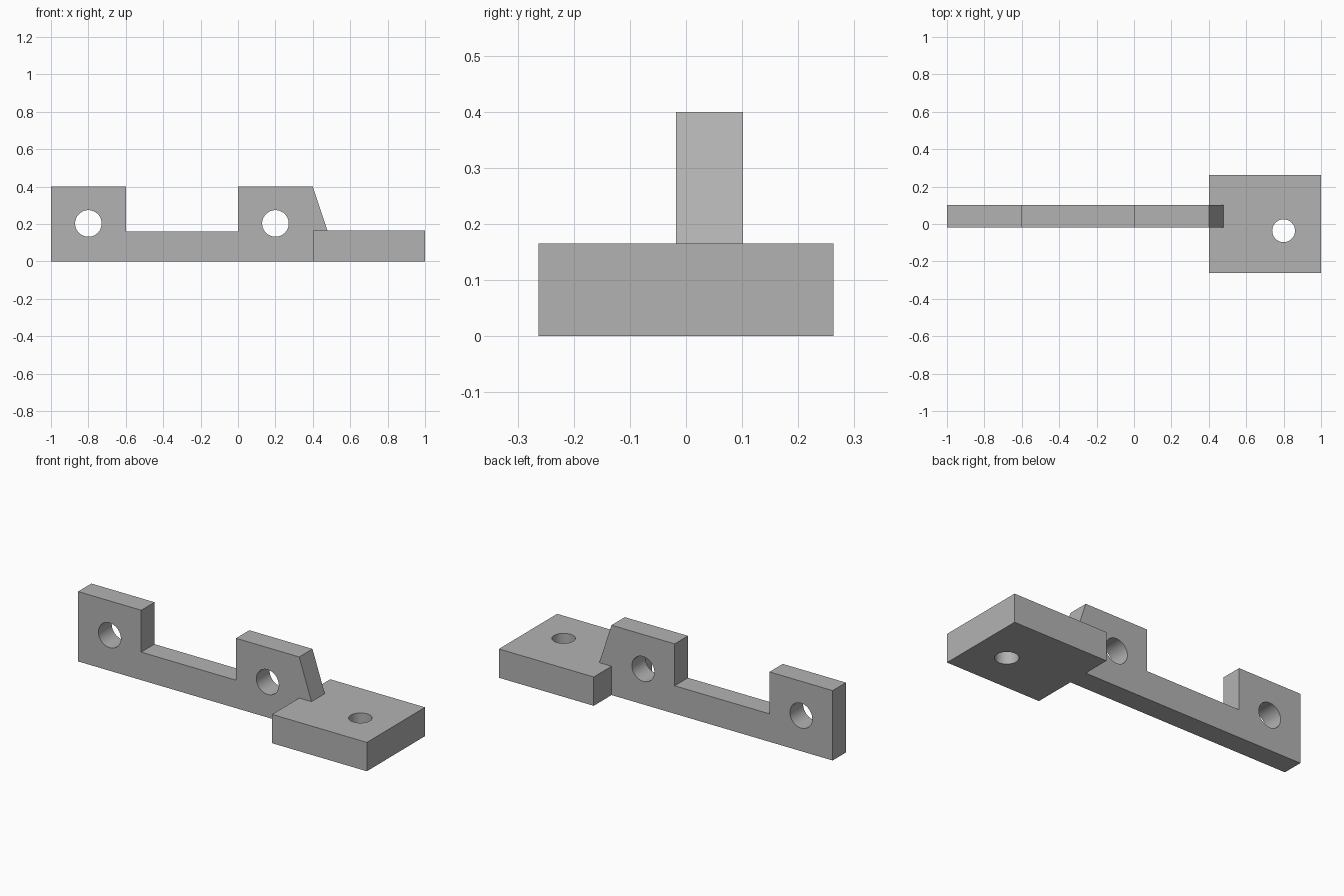
import bpy
import bmesh
from mathutils import Matrix, Vector

cube = bpy.data.objects.get("Cube")
if cube:
    bpy.data.objects.remove(cube, do_unlink=True)

# Single grey material
grey = bpy.data.materials.new("plain grey")
grey.use_nodes = True
colour = (0.45, 0.45, 0.45, 1)
grey.diffuse_color = colour
grey.node_tree.nodes["Principled BSDF"].inputs["Base Color"].default_value = colour


def extrude_profile(name, points, offset):
    """Solid made by sweeping a flat outline along an offset."""
    bm = bmesh.new()
    face = bm.faces.new([bm.verts.new(p) for p in points])
    swept = bmesh.ops.extrude_face_region(bm, geom=[face])["geom"]
    bmesh.ops.translate(bm, vec=Vector(offset),
                        verts=[v for v in swept if isinstance(v, bmesh.types.BMVert)])
    bmesh.ops.recalc_face_normals(bm, faces=bm.faces)
    mesh = bpy.data.meshes.new(name)
    bm.to_mesh(mesh)
    bm.free()
    obj = bpy.data.objects.new(name, mesh)
    bpy.context.collection.objects.link(obj)
    mesh.materials.append(grey)
    return obj


def drill(obj, centre, radius, axis):
    """Cut a round hole right through along the given axis."""
    turn = Vector((0, 0, 1)).rotation_difference(Vector(axis)).to_euler()
    bpy.ops.mesh.primitive_cylinder_add(vertices=48, radius=radius, depth=1,
                                        location=centre, rotation=turn)
    cutter = bpy.context.object
    cutter.hide_render = True
    cutter.data.materials.append(grey)
    mod = obj.modifiers.new("hole", "BOOLEAN")
    mod.operation = "DIFFERENCE"
    mod.solver = "EXACT"
    mod.object = cutter
    bpy.context.view_layer.objects.active = obj
    bpy.ops.object.modifier_apply(modifier=mod.name)
    bpy.data.objects.remove(cutter, do_unlink=True)


def shade(obj):
    bpy.ops.object.select_all(action="DESELECT")
    obj.select_set(True)
    bpy.context.view_layer.objects.active = obj
    bpy.ops.object.shade_smooth_by_angle(angle=0.5)


PLATE_TOP = 0.165
BAR_FRONT, BAR_BACK = -0.018, 0.102

# Upright bar with two lugs, the inner one with a sloped gusset on the plate
outline = [(-1, 0), (0.4, 0), (0.4, PLATE_TOP), (0.478, PLATE_TOP), (0.4, 0.4),
           (0, 0.4), (0, 0.16), (-0.6, 0.16), (-0.6, 0.4), (-1, 0.4)]
bar = extrude_profile("lug_bar", [(x, BAR_FRONT, z) for x, z in outline],
                      (0, BAR_BACK - BAR_FRONT, 0))
for x in (-0.8, 0.2):
    drill(bar, (x, 0, 0.203), 0.071, (0, 1, 0))
shade(bar)

# Flat mounting plate with one vertical hole
corners = [(0.4, -0.263), (1, -0.263), (1, 0.263), (0.4, 0.263)]
plate = extrude_profile("mounting_plate", [(x, y, 0) for x, y in corners],
                        (0, 0, PLATE_TOP))
drill(plate, (0.8, -0.036, 0.1), 0.061, (0, 0, 1))
shade(plate)
